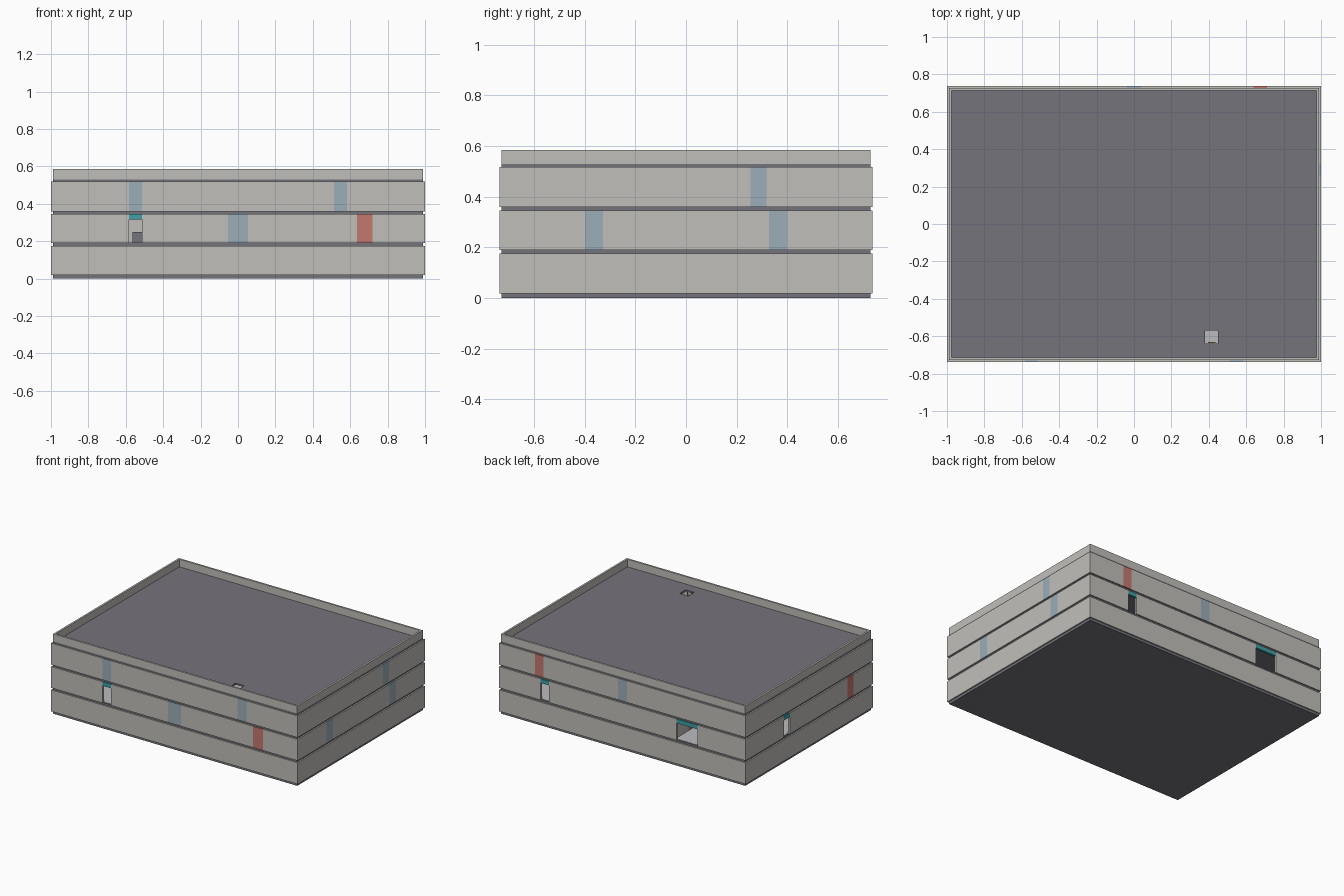
import bpy, bmesh
from mathutils import Matrix, Vector

if "Cube" in bpy.data.objects:
    bpy.data.objects.remove(bpy.data.objects["Cube"])


def material(name, rgb):
    m = bpy.data.materials.new(name)
    m.diffuse_color = (*rgb, 1)
    m.use_nodes = True
    m.node_tree.nodes["Principled BSDF"].inputs["Base Color"].default_value = m.diffuse_color
    return m


WALL = material("wall", (0.53, 0.52, 0.49))
SLAB = material("slab", (0.18, 0.175, 0.20))
FLOOR = material("floor", (0.50, 0.50, 0.52))
GLASS = material("glass", (0.33, 0.42, 0.48))
RED = material("red_panel", (0.55, 0.19, 0.16))
TEAL = material("teal", (0.05, 0.35, 0.38))
YELLOW = material("yellow", (0.75, 0.65, 0.25))


def boxes(name, spans, mat):
    """One object made of boxes given as (x0, x1, y0, y1, z0, z1)."""
    bm = bmesh.new()
    for x0, x1, y0, y1, z0, z1 in spans:
        mid = Vector((x0 + x1, y0 + y1, z0 + z1)) / 2
        size = Matrix.Diagonal((x1 - x0, y1 - y0, z1 - z0, 1))
        bmesh.ops.create_cube(bm, size=1, matrix=Matrix.Translation(mid) @ size)
    me = bpy.data.meshes.new(name)
    bm.to_mesh(me)
    bm.free()
    ob = bpy.data.objects.new(name, me)
    bpy.context.collection.objects.link(ob)
    me.materials.append(mat)
    return ob


X, Y, T = 1.0, 0.737, 0.016      # outer wall half sizes and thickness
SX, SY = 0.99, 0.728             # slab half sizes
LEVELS = [(0.018, 0.175), (0.19, 0.346), (0.36, 0.518)]

# Openings per storey and side: (start, end, kind)
OPENINGS = {
    (1, "front"): [(-0.583, -0.513, "door"), (-0.053, 0.053, "glass"), (0.636, 0.719, "red")],
    (1, "right"): [(-0.40, -0.328, "glass"), (0.328, 0.40, "glass")],
    (1, "back"): [(-0.61, -0.437, "door"), (0.595, 0.665, "door")],
    (1, "left"): [(-0.515, -0.445, "red"), (0.225, 0.295, "door")],
    (2, "front"): [(-0.583, -0.513, "glass"), (0.513, 0.583, "glass")],
    (2, "right"): [(0.254, 0.319, "glass")],
    (2, "back"): [(-0.037, 0.037, "glass"), (0.64, 0.71, "red")],
}


def side_span(side, a, b, z0, z1):
    if side == "front":
        return (a, b, -Y, -Y + T, z0, z1)
    if side == "back":
        return (a, b, Y - T, Y, z0, z1)
    if side == "right":
        return (X - T, X, a, b, z0, z1)
    return (-X, -X + T, a, b, z0, z1)


# Walls split into solid runs, panes and doorways with lintels
for level, (z0, z1) in enumerate(LEVELS):
    parts = {"wall": [], "glass": [], "red": [], "lintel": []}
    for side in ("front", "back", "left", "right"):
        end = X if side in ("front", "back") else Y - T
        pos = -end
        for a, b, kind in OPENINGS.get((level, side), []):
            parts["wall"].append(side_span(side, pos, a, z0, z1))
            if kind == "door":
                parts["lintel"].append(side_span(side, a, b, z1 - 0.03, z1))
            else:
                parts[kind].append(side_span(side, a, b, z0, z1))
            pos = b
        parts["wall"].append(side_span(side, pos, end, z0, z1))
    for key, mat in (("wall", WALL), ("glass", GLASS), ("red", RED), ("lintel", TEAL)):
        if parts[key]:
            boxes(f"storey_{level + 1}_{key}", parts[key], mat)

# Floor slabs and the recessed bands between storeys
for i, (z0, z1) in enumerate([(0, 0.018), (0.175, 0.19), (0.346, 0.36)]):
    boxes(f"floor_slab_{i + 1}", [(-SX, SX, -SY, SY, z0, z1)], SLAB)
    boxes(f"floor_finish_{i + 1}", [(-X + T, X - T, -Y + T, Y - T, z1, z1 + 0.002)], FLOOR)

# Roof slab around its hatch
hx0, hx1, hy0, hy1 = 0.38, 0.45, -0.64, -0.57
rz = (0.518, 0.53)
boxes("roof_slab", [(-SX, hx0, -SY, SY, *rz), (hx1, SX, -SY, SY, *rz),
                    (hx0, hx1, -SY, hy0, *rz), (hx0, hx1, hy1, SY, *rz)], SLAB)

# Parapet ring
pt, pz = 0.014, (0.53, 0.585)
boxes("parapet", [(-SX, SX, s * (SY - pt / 2) - pt / 2, s * (SY - pt / 2) + pt / 2, *pz) for s in (-1, 1)]
      + [(s * (SX - pt / 2) - pt / 2, s * (SX - pt / 2) + pt / 2, -SY + pt, SY - pt, *pz) for s in (-1, 1)], WALL)

# Hatch ladder
boxes("hatch_ladder", [(x, x + 0.004, hy0 + 0.003, hy0 + 0.01, 0.362, 0.525) for x in (0.395, 0.431)]
      + [(0.399, 0.431, hy0 + 0.004, hy0 + 0.009, 0.38 + i * 0.02, 0.385 + i * 0.02) for i in range(7)], YELLOW)

# Interior partitions on the middle storey
m0, m1 = LEVELS[1]
boxes("partition", [(-0.42, -0.405, 0.57, Y - T, m0, m1), (-0.42, -0.405, 0.0, 0.49, m0, m1),
                    (-X + T, X - T, -0.015, 0.0, m0, m1)], WALL)
boxes("inner_door", [(-0.42, -0.405, 0.49, 0.57, m0, m1)], RED)
boxes("counter", [(-0.565, -0.42, -0.35, -0.2, m0, 0.25)], SLAB)
